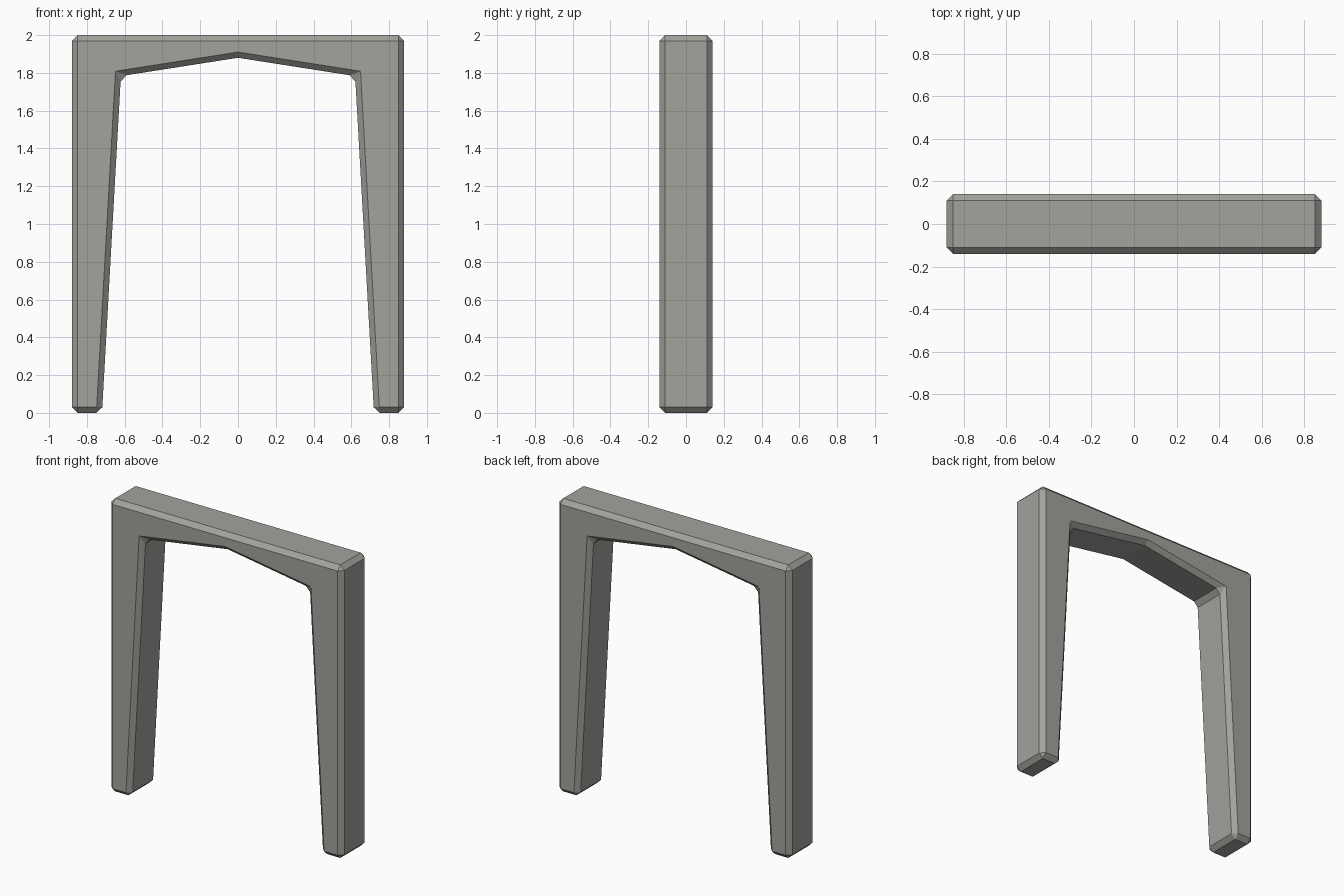
import bpy, bmesh

if "Cube" in bpy.data.objects:
    bpy.data.objects.remove(bpy.data.objects["Cube"])

# Stone colour
stone = bpy.data.materials.new("warm_grey_stone")
stone.diffuse_color = (0.37, 0.36, 0.335, 1)
stone.use_nodes = True
stone.node_tree.nodes["Principled BSDF"].inputs["Base Color"].default_value = stone.diffuse_color

# Right half of the front outline (x, z); mirrored for the left half
half = [(0, 1.88), (0.62, 1.783), (0.72, 0), (0.88, 0), (0.88, 2.0)]
outline = half + [(-x, z) for x, z in reversed(half[1:])]

# Extrude the outline through the depth
bm = bmesh.new()
face = bm.faces.new([bm.verts.new((x, -0.14, z)) for x, z in outline])
ext = bmesh.ops.extrude_face_region(bm, geom=[face])
moved = [g for g in ext["geom"] if isinstance(g, bmesh.types.BMVert)]
bmesh.ops.translate(bm, verts=moved, vec=(0, 0.28, 0))
bmesh.ops.recalc_face_normals(bm, faces=bm.faces)
mesh = bpy.data.meshes.new("door_arch")
bm.to_mesh(mesh)
bm.free()
arch = bpy.data.objects.new("door_arch", mesh)
bpy.context.collection.objects.link(arch)
mesh.materials.append(stone)

# Single chamfer on all sharp edges, leaving the shallow apex crease
bevel = arch.modifiers.new("chamfer", "BEVEL")
bevel.width = 0.03
bevel.segments = 1
bevel.limit_method = 'ANGLE'
bevel.angle_limit = 0.52
bevel.offset_type = 'OFFSET'
